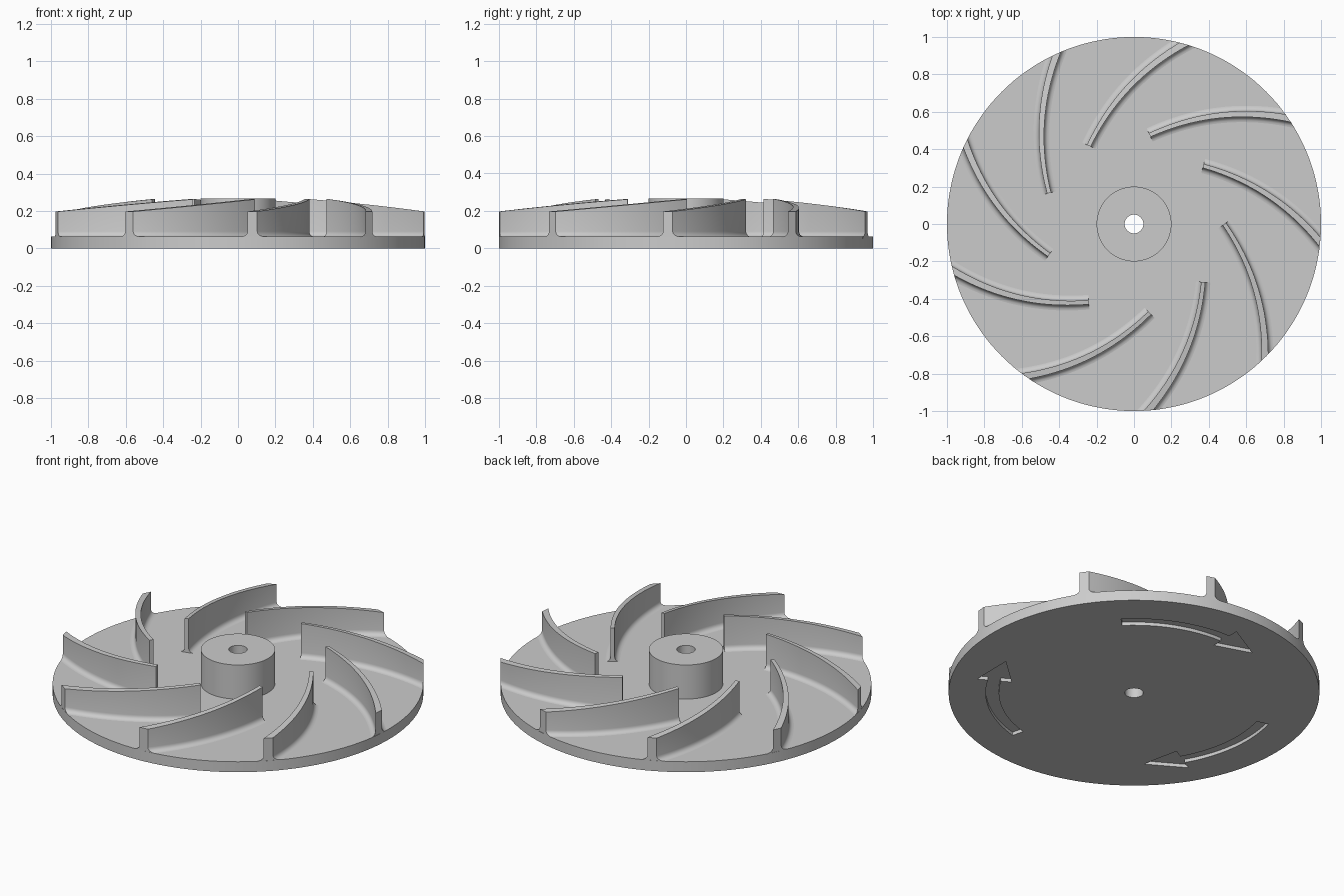
import bpy, bmesh
from math import pi, sin, cos, radians
from mathutils import Vector, Matrix

cube = bpy.data.objects.get("Cube")
if cube:
    bpy.data.objects.remove(cube)

BASE, HUB_TOP, BLADES, STEPS = 0.062, 0.265, 9, 20

grey = bpy.data.materials.new("light grey")
grey.use_nodes = True
grey.diffuse_color = (0.6, 0.6, 0.6, 1)
grey.node_tree.nodes["Principled BSDF"].inputs["Base Color"].default_value = (0.6, 0.6, 0.6, 1)


def make_object(name, bm):
    bmesh.ops.recalc_face_normals(bm, faces=bm.faces)
    mesh = bpy.data.meshes.new(name)
    bm.to_mesh(mesh)
    bm.free()
    mesh.materials.append(grey)
    obj = bpy.data.objects.new(name, mesh)
    bpy.context.collection.objects.link(obj)
    return obj


def smooth(obj):
    bpy.ops.object.select_all(action='DESELECT')
    obj.select_set(True)
    bpy.context.view_layer.objects.active = obj
    bpy.ops.object.shade_smooth_by_angle(angle=radians(30))


# Disc with raised hub and through bore, as one turned profile
def turned_disc():
    profile = [(0.05, 0), (1, 0), (1, BASE), (0.2, BASE), (0.2, HUB_TOP), (0.05, HUB_TOP)]
    bm = bmesh.new()
    verts = [bm.verts.new((r, 0, z)) for r, z in profile]
    edges = [bm.edges.new((verts[i - 1], verts[i])) for i in range(len(verts))]
    bmesh.ops.spin(bm, geom=verts + edges, axis=(0, 0, 1), cent=(0, 0, 0),
                   angle=2 * pi, steps=144, use_merge=False)
    bmesh.ops.remove_doubles(bm, verts=bm.verts, dist=1e-4)
    return make_object("disc_and_hub", bm)


# Curved direction arrows sunk into the underside
def arrow_cutter():
    bm = bmesh.new()
    for turn in range(3):
        start = radians(-75 + 120 * turn)
        polar = lambda r, deg: (r * cos(start + radians(deg)), r * sin(start + radians(deg)), -0.05)
        outline = [polar(0.80, 45 * i / 12) for i in range(13)]
        outline += [polar(0.86, 45), polar(0.77, 61), polar(0.67, 45)]
        outline += [polar(0.73, 45 * i / 12) for i in range(12, -1, -1)]
        face = bm.faces.new([bm.verts.new(p) for p in outline])
        top = bmesh.ops.extrude_face_region(bm, geom=[face])["geom"]
        bmesh.ops.translate(bm, vec=(0, 0, 0.07),
                            verts=[v for v in top if isinstance(v, bmesh.types.BMVert)])
    return make_object("arrow_cutter", bm)


disc = turned_disc()
cutter = arrow_cutter()
cutter.hide_render = True
cut = disc.modifiers.new("arrows", 'BOOLEAN')
cut.operation, cut.solver, cut.object = 'DIFFERENCE', 'EXACT', cutter
bpy.context.view_layer.objects.active = disc
bpy.ops.object.modifier_apply(modifier=cut.name)
bpy.data.objects.remove(cutter)
smooth(disc)

# Blade centre line
A, B, C = Vector((0.483, 0)), Vector((0.705, -0.322)), Vector((0.70, -0.714))


def side_point(t, offset):
    p = A * (1 - t) ** 2 + B * 2 * t * (1 - t) + C * t * t
    d = ((B - A) * (1 - t) + (C - B) * t).normalized()
    return p + Vector((-d.y, d.x)) * offset


def rim_t(offset):
    lo, hi = 0.7, 1.4
    for _ in range(30):
        mid = (lo + hi) / 2
        lo, hi = (mid, hi) if side_point(mid, offset).length < 1 else (lo, mid)
    return lo


# Backswept blade with filleted foot, ending flush with the rim
def blade_section(s):
    half, fillet = 0.011 + 0.007 * s, 0.028
    foot = [(half + fillet, BASE - 0.01)]
    for k in range(6):
        a = k * pi / 10
        foot.append((half + fillet * (1 - sin(a)), BASE + fillet * (1 - cos(a))))
    foot.append((half, None))
    ring = foot + [(-o, z) for o, z in reversed(foot)]
    points = []
    for offset, z in ring:
        p = side_point(s * rim_t(offset), offset)
        if z is None:
            z = 0.263 - 0.128 * (p.length - 0.483)
        points.append((p.x, p.y, z))
    return points


bm = bmesh.new()
rings = [[bm.verts.new(p) for p in blade_section(i / STEPS)] for i in range(STEPS + 1)]
for a, b in zip(rings, rings[1:]):
    for i in range(len(a)):
        bm.faces.new((a[i - 1], a[i], b[i], b[i - 1]))
bm.faces.new(rings[0])
bm.faces.new(rings[-1])
blade = make_object("blade_1", bm)
smooth(blade)
for n in range(1, BLADES):
    copy = blade.copy()
    copy.name = f"blade_{n + 1}"
    copy.matrix_world = Matrix.Rotation(2 * pi * n / BLADES, 4, 'Z')
    bpy.context.collection.objects.link(copy)
